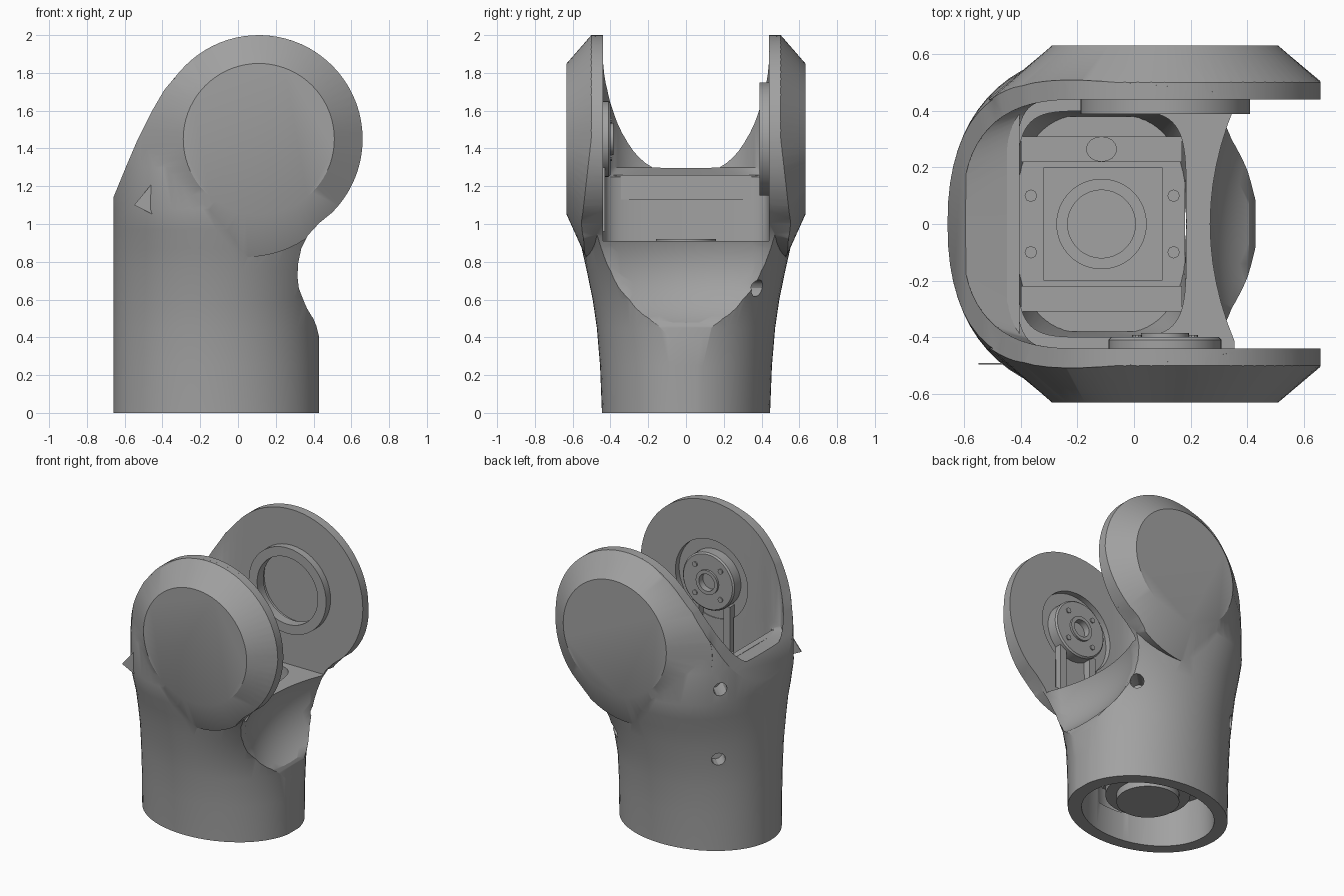
import bpy, bmesh, math
from mathutils import Matrix, Vector

cube = bpy.data.objects.get("Cube")
if cube:
    bpy.data.objects.remove(cube, do_unlink=True)

grey = bpy.data.materials.new("plain_grey")
grey.use_nodes = True
GREY = (0.36, 0.36, 0.36, 1)
grey.diffuse_color = GREY
grey.node_tree.nodes["Principled BSDF"].inputs["Base Color"].default_value = GREY

AXIS = Vector((0.11, 0, 1.45))   # joint axis of the fork
CX = -0.115                      # centre line of the sleeve


def make(name, bm):
    bmesh.ops.recalc_face_normals(bm, faces=bm.faces)
    me = bpy.data.meshes.new(name)
    bm.to_mesh(me)
    bm.free()
    ob = bpy.data.objects.new(name, me)
    bpy.context.collection.objects.link(ob)
    me.materials.append(grey)
    return ob


def loft(name, rings):
    """Skin a list of equal-length closed rings and cap both ends."""
    bm = bmesh.new()
    rows = [[bm.verts.new(p) for p in ring] for ring in rings]
    n = len(rows[0])
    for a, b in zip(rows, rows[1:]):
        for i in range(n):
            j = (i + 1) % n
            bm.faces.new((a[i], a[j], b[j], b[i]))
    bm.faces.new(rows[0])
    bm.faces.new(rows[-1])
    return make(name, bm)


def box(name, x0, x1, y0, y1, z0, z1):
    corners = ((x0, y0), (x1, y0), (x1, y1), (x0, y1))
    return loft(name, [[(x, y, z) for x, y in corners] for z in (z0, z1)])


def bend(v, power):
    return math.copysign(abs(v) ** (2 / power), v)


def oval(z, a, b, a_right=None, cx=CX, cy=0, n=64, power=2):
    """Horizontal oval whose +x half may be longer; higher power is boxier."""
    ring = []
    for i in range(n):
        t = math.tau * i / n
        c, s = bend(math.cos(t), power), bend(math.sin(t), power)
        ring.append((cx + c * ((a_right or a) if c > 0 else a), cy + b * s, z))
    return ring


def disc(name, steps, dx=0, dz=0, n=48):
    """Turned part about the y direction; steps are (y, radius)."""
    return loft(name, [[(AXIS.x + dx + r * math.cos(math.tau * i / n), y,
                         AXIS.z + dz + r * math.sin(math.tau * i / n))
                        for i in range(n)] for y, r in steps])


def combine(ob, other, op):
    mod = ob.modifiers.new(op, "BOOLEAN")
    mod.operation, mod.solver, mod.object = op, "EXACT", other
    bpy.ops.object.select_all(action="DESELECT")
    bpy.context.view_layer.objects.active = ob
    ob.select_set(True)
    bpy.ops.object.modifier_apply(modifier=mod.name)
    bpy.data.objects.remove(other, do_unlink=True)


# Flared sleeve: z, half depth, length of the +x half, boxiness
sections = [(0, .445, .55, 2), (.25, .455, .55, 2), (.45, .472, .555, 2), (.6, .494, .58, 2),
            (.75, .525, .65, 2.05), (.87, .552, .74, 2.1), (.97, .582, .81, 2.2),
            (1.08, .605, .88, 2.3), (1.3, .6, .9, 2.3), (1.6, .56, .9, 2.3), (2.05, .49, .9, 2.3)]
body = loft("fork_sleeve", [oval(z, .545, b, ar, power=p) for z, b, ar, p in sections])

# Chamfered cheeks whose skirt sinks into the sleeve
for s in (-1, 1):
    flat, skirt, root = [], [], []
    for i in range(72):
        t = math.tau * i / 72
        c, sn = math.cos(t), math.sin(t)
        r = .55 + .1 * max(0, math.cos(t - math.radians(225)))
        slope = .87 - .42 * max(0, -sn)
        for ring, rad, y in ((flat, .4, .632), (skirt, r, .632 - slope * (r - .4)),
                             (root, .55, .3)):
            ring.append((AXIS.x + rad * c, s * y, AXIS.z + rad * sn))
    combine(body, loft("cheek", [root, skirt, flat]), "UNION")

# Trim to the side outline
outline = [(-.66, 0), (.43, 0), (.43, .4), (.415, .46), (.39, .52), (.345, .6), (.322, .66),
           (.315, .72), (.318, .79), (.335, .87), (.37, .94), (.43, 1.005)]
for i in range(41):
    t = math.radians(-45 + 185 * i / 40)
    outline.append((AXIS.x + .55 * math.cos(t), AXIS.z + .55 * math.sin(t)))
outline += [(-.39, 1.71), (-.46, 1.59), (-.53, 1.45), (-.59, 1.31), (-.66, 1.14)]
combine(body, loft("trim", [[(x, y, z) for x, z in outline] for y in (-.8, .8)]), "INTERSECT")


# Gap between the cheeks, with a ledge on the closed side
def gap_ring(z, a, power):
    ring = [(.9, -.44, z), (.9, .44, z)]
    for i in range(33):
        t = math.pi * (.5 + i / 32)
        ring.append((-.2 + a * bend(math.cos(t), power), .44 * bend(math.sin(t), power), z))
    return ring


combine(body, loft("gap", [gap_ring(.91, .22, 5), gap_ring(1.25, .22, 5),
                           gap_ring(1.3, .41, 2.6), gap_ring(2.2, .42, 2.6)]), "DIFFERENCE")

# Scoop under the open side, deepest in the middle
scoop = []
for k in range(-6, 7):
    y = k * .07
    scoop.append([(.64 + .5 * y * y + .39 * math.cos(math.tau * i / 48), y,
                   .79 + .39 * math.sin(math.tau * i / 48)) for i in range(48)])
combine(body, loft("scoop", scoop), "DIFFERENCE")

# Hollow core and wider mouth at the foot
combine(body, loft("core", [oval(.2, .3, .38), oval(.55, .3, .38), oval(.75, .3, .4, power=5),
                            oval(1, .3, .4, power=5)]), "DIFFERENCE")
combine(body, loft("mouth", [oval(-.1, .46, .365), oval(.3, .45, .36)]), "DIFFERENCE")

# Pockets in the inner cheek faces
combine(body, disc("pocket", [(-.48, .28), (-.4, .28)]), "DIFFERENCE")
combine(body, box("channel", -.06, .28, -.475, -.4, .98, 1.4), "DIFFERENCE")
combine(body, disc("pocket", [(.49, .25), (.4, .25)]), "DIFFERENCE")

# Screw holes on the back
for sx, z in ((-1, .66), (-1, 1.18), (1, .66)):
    aim = Vector((sx, 1, 0)).normalized()
    bm = bmesh.new()
    spot = Vector((CX + sx * .4, .37, z))
    turn = aim.to_track_quat("Z", "Y").to_matrix().to_4x4()
    bmesh.ops.create_cone(bm, cap_ends=True, segments=12, radius1=.045, radius2=.045, depth=.24,
                          matrix=Matrix.Translation(spot) @ turn)
    combine(body, make("hole", bm), "DIFFERENCE")

# Bearing ring on the back cheek
ring = disc("bearing_ring", [(.39, .3), (.46, .3)])
combine(ring, disc("bore", [(.3, .235), (.6, .235)]), "DIFFERENCE")

# Drive hub on the front cheek
hub = disc("drive_hub", [(-.5, .2), (-.41, .2), (-.4, .19)])
combine(hub, disc("bore", [(-.45, .06), (-.3, .06)]), "DIFFERENCE")
collar = disc("hub_collar", [(-.46, .085), (-.385, .085)], n=24)
combine(collar, disc("bore", [(-.43, .06), (-.3, .06)], n=24), "DIFFERENCE")
for k in range(4):
    t = math.radians(45 + 90 * k)
    disc("hub_bolt", [(-.42, .018), (-.392, .018)], .14 * math.cos(t), .14 * math.sin(t), 10)

# Struts down the front channel
for x in (-.04, .2):
    box("hub_strut", x, x + .05, -.49, -.43, .96, 1.3)

# Cross bar along the ledge
box("cross_bar", -.45, -.405, -.42, .41, 1.13, 1.26)

# Vertical motor with mounting plate, rails and bolts
box("motor_plate", -.41, .18, -.38, .38, .6, .64)
box("motor_block", -.32, .1, -.2, .2, .2, .86)
for s in (-1, 1):
    box("motor_rail", -.4, .17, s * .265 - .045, s * .265 + .045, .62, .85)
    for x in (-.365, .14):
        loft("plate_bolt", [oval(z, .022, .022, cx=x, cy=s * .1, n=8) for z in (.62, .68)])
loft("cable_post", [oval(z, .055, .045, cy=.265, n=16) for z in (.8, .89)])
motor_ring = loft("motor_ring", [oval(.84, .16, .16), oval(.92, .16, .16)])
combine(motor_ring, loft("bore", [oval(.88, .12, .12), oval(1, .12, .12)]), "DIFFERENCE")
loft("foot_flange", [oval(.14, .27, .27), oval(.24, .27, .27)])
loft("foot_disc", [oval(.09, .2, .2), oval(.16, .2, .2)])

# Small pointed fin on the front
tri = [(-.55, 1.1), (-.45, 1.22), (-.39, 1.02)]
loft("pointed_fin", [[(x, y, z) for x, z in tri] for y in (-.498, -.492)])

# Smooth curved sides, keep the edges sharp
bpy.ops.object.select_all(action="DESELECT")
for ob in bpy.context.collection.objects:
    if ob.type == "MESH" and ob.data.materials and ob.data.materials[0] == grey:
        ob.select_set(True)
        bpy.context.view_layer.objects.active = ob
bpy.ops.object.shade_smooth_by_angle(angle=math.radians(30))
